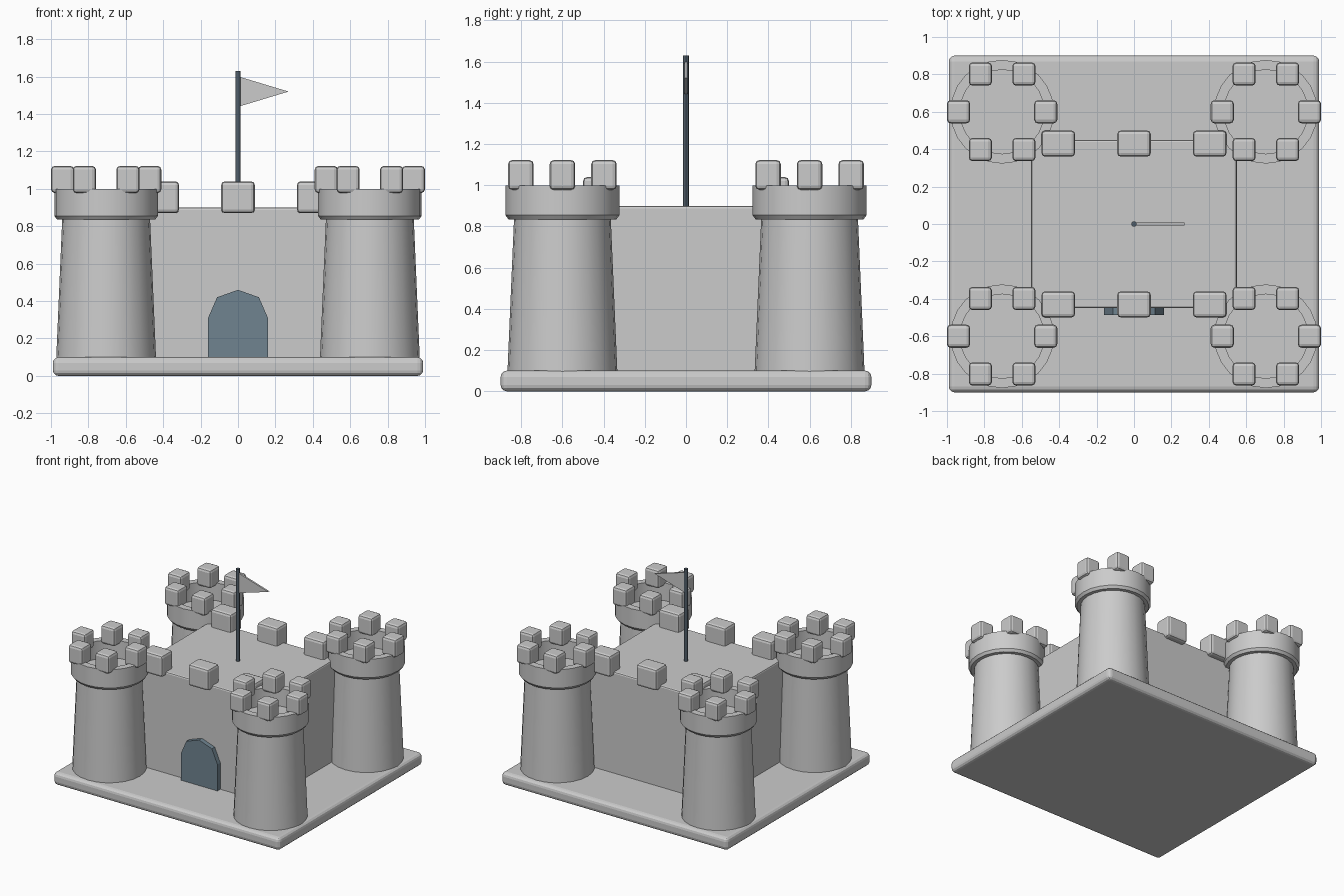
import bpy, bmesh, math

if "Cube" in bpy.data.objects:
    bpy.data.objects.remove(bpy.data.objects["Cube"])

def material(name, rgb):
    m = bpy.data.materials.new(name)
    m.diffuse_color = (*rgb, 1)
    m.use_nodes = True
    m.node_tree.nodes["Principled BSDF"].inputs["Base Color"].default_value = m.diffuse_color
    return m

def finish(name, bm, mat=None, bevel=0, segs=2, smooth=False):
    bmesh.ops.recalc_face_normals(bm, faces=bm.faces)
    me = bpy.data.meshes.new(name)
    bm.to_mesh(me)
    bm.free()
    ob = bpy.data.objects.new(name, me)
    bpy.context.collection.objects.link(ob)
    if mat:
        me.materials.append(mat)
    if bevel:
        mod = ob.modifiers.new("Bevel", 'BEVEL')
        mod.width, mod.segments = bevel, segs
    if smooth:
        bpy.ops.object.select_all(action='DESELECT')
        ob.select_set(True)
        bpy.context.view_layer.objects.active = ob
        bpy.ops.object.shade_smooth_by_angle(angle=math.radians(30))
    return ob

def box(name, centre, size, bevel, segs=2):
    bm = bmesh.new()
    bmesh.ops.create_cube(bm, size=1)
    bmesh.ops.scale(bm, vec=size, verts=bm.verts)
    ob = finish(name, bm, None, bevel, segs)
    ob.location = centre
    return ob

def lathe(name, profile, centre, steps=24, mat=None):
    bm = bmesh.new()
    vs = [bm.verts.new((r, 0, z)) for r, z in profile]
    es = [bm.edges.new(p) for p in zip(vs, vs[1:])]
    bmesh.ops.spin(bm, geom=vs + es, axis=(0, 0, 1), cent=(0, 0, 0),
                   angle=math.tau, steps=steps)
    bmesh.ops.remove_doubles(bm, verts=bm.verts, dist=1e-4)
    ob = finish(name, bm, mat, smooth=True)
    ob.location = (*centre, 0)
    return ob

def plate(name, outline, y0, y1, mat=None):
    bm = bmesh.new()
    f = bm.faces.new([bm.verts.new((x, y0, z)) for x, z in outline])
    ext = bmesh.ops.extrude_face_region(bm, geom=[f])["geom"]
    bmesh.ops.translate(bm, vec=(0, y1 - y0, 0),
                        verts=[v for v in ext if isinstance(v, bmesh.types.BMVert)])
    return finish(name, bm, mat)

door_mat = material("door_blue_grey", (0.16, 0.23, 0.28))
pole_mat = material("pole_dark", (0.08, 0.11, 0.14))

# Ground slab and central keep
box("base", (0, 0, 0.05), (1.98, 1.80, 0.10), 0.03, 3)
box("keep", (0, 0, 0.49), (1.10, 0.90, 0.82), 0.012)

# Merlons along front and back of the keep
for sy in (-1, 1):
    for x in (-0.405, 0, 0.405):
        box("keep_merlon", (x, sy * 0.43, 0.955), (0.18, 0.14, 0.17), 0.02)

# Corner towers: tapered shaft, hollow crown, six merlons
for sx in (-1, 1):
    for sy in (-1, 1):
        c = (sx * 0.705, sy * 0.60)
        lathe("tower", [(0, 0.09), (0.267, 0.09), (0.234, 0.86), (0, 0.86)], c)
        lathe("tower_crown", [(0.225, 0.835), (0.262, 0.835), (0.277, 0.855),
                              (0.277, 1.0), (0.225, 1.0), (0.225, 0.835)], c)
        for i in range(6):
            a = math.tau * i / 6
            box("tower_merlon", (c[0] + 0.233 * math.cos(a),
                                 c[1] + 0.233 * math.sin(a), 1.05),
                (0.124, 0.124, 0.145), 0.02)

# Arched door
plate("door", [(-0.16, 0.09), (0.16, 0.09), (0.16, 0.31), (0.112, 0.42),
               (0, 0.46), (-0.112, 0.42), (-0.16, 0.31)], -0.486, -0.44, door_mat)

# Flag pole and pennant
lathe("flag_pole", [(0, 0.88), (0.014, 0.88), (0.014, 1.63), (0, 1.63)],
      (0, 0), 12, pole_mat)
plate("flag", [(0.005, 1.44), (0.27, 1.52), (0.005, 1.60)], -0.007, 0.007)
